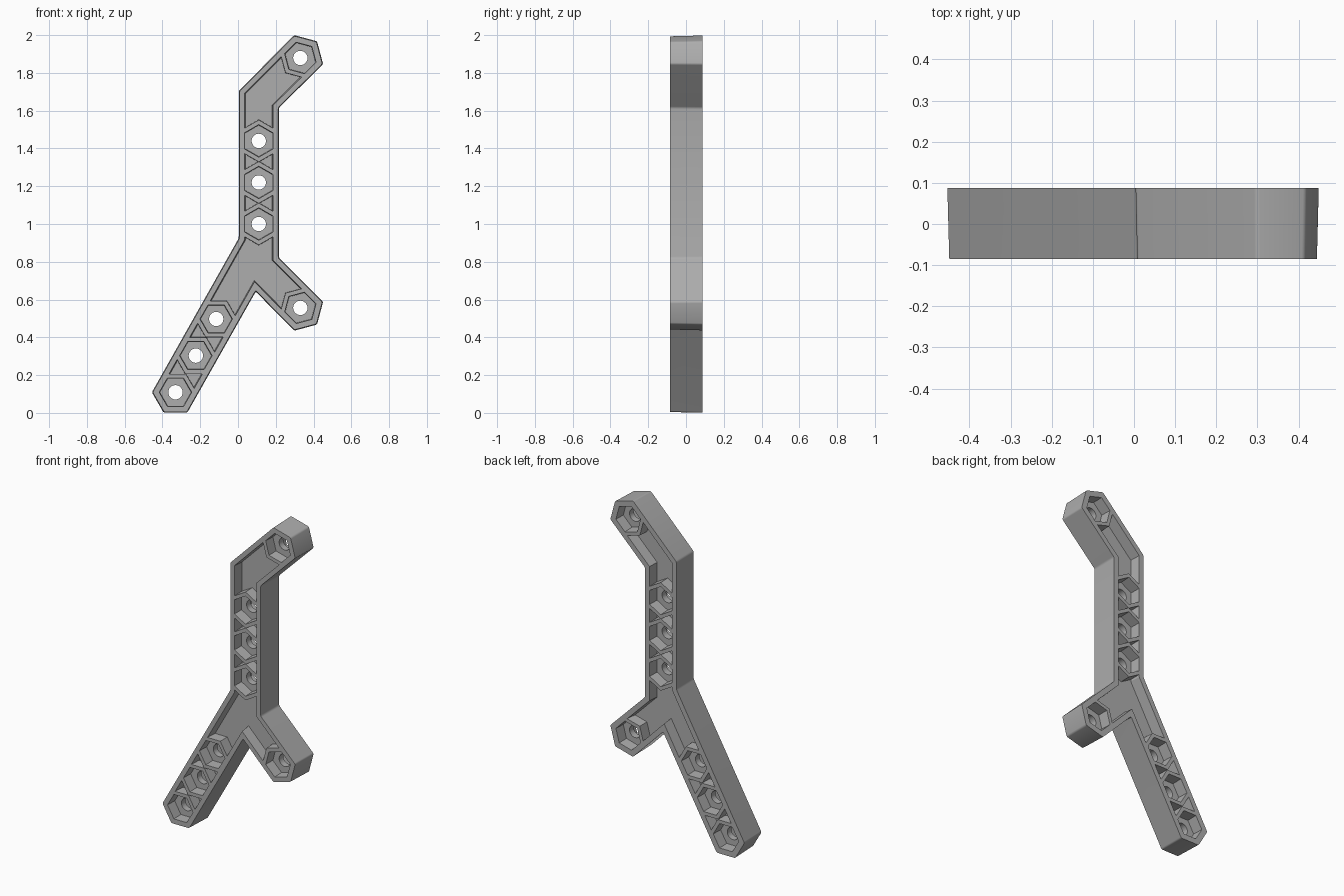
import bpy
import bmesh
from math import cos, sin, radians
from mathutils import Vector

if "Cube" in bpy.data.objects:
    bpy.data.objects.remove(bpy.data.objects["Cube"], do_unlink=True)

FRONT, BACK, WEB = -0.085, 0.087, 0.02
END_R, RING_R, POCKET_R, HOLE_R = 0.125, 0.111, 0.087, 0.038

# Socket centres (x, z) with the angle of one hexagon corner
lower_end, branch_end, top_end = (-0.331, 0.109), (0.33, 0.556), (0.33, 1.879)
sockets = [((lower_end[0] + 0.11 * i * 0.98, lower_end[1] + 0.194 * i), 0) for i in range(3)]
sockets += [((0.11, 1.0 + 0.22 * i), 90) for i in range(3)]
sockets += [(branch_end, -45), (top_end, 45)]


def ring(centre, radius, angles):
    return [Vector((centre[0] + radius * cos(radians(a)),
                    centre[1] + radius * sin(radians(a)))) for a in angles]


def hexagon(centre, radius, start):
    return ring(centre, radius, [start + 60 * i for i in range(6)])


def inset(points, distance):
    """Mitred inward offset of a counter-clockwise outline."""
    result = []
    for i, p in enumerate(points):
        a = (p - points[i - 1]).normalized()
        b = (points[(i + 1) % len(points)] - p).normalized()
        na, nb = Vector((-a.y, a.x)), Vector((-b.y, b.x))
        result.append(p + (na + nb) * distance / (1 + na.dot(nb)))
    return result


def prism(name, start, y0, end, y1, corner=0):
    """Loft between two matching outlines lying in the xz plane."""
    bm = bmesh.new()
    a = [bm.verts.new((p.x, y0, p.y)) for p in start]
    b = [bm.verts.new((p.x, y1, p.y)) for p in end]
    bm.faces.new(a)
    bm.faces.new(b)
    for i in range(len(a)):
        j = (i + 1) % len(a)
        bm.faces.new((a[i], a[j], b[j], b[i]))
    if corner:
        sides = [bm.edges.get((p, q)) for p, q in zip(a, b)]
        bmesh.ops.bevel(bm, geom=sides, offset=corner, segments=3,
                        profile=0.5, affect='EDGES')
    bmesh.ops.recalc_face_normals(bm, faces=bm.faces)
    mesh = bpy.data.meshes.new(name)
    bm.to_mesh(mesh)
    bm.free()
    obj = bpy.data.objects.new(name, mesh)
    bpy.context.collection.objects.link(obj)
    return obj


def subtract(target, cutter):
    mod = target.modifiers.new("cut", 'BOOLEAN')
    mod.operation, mod.solver, mod.object = 'DIFFERENCE', 'EXACT', cutter
    bpy.context.view_layer.objects.active = target
    bpy.ops.object.modifier_apply(modifier=mod.name)
    bpy.data.objects.remove(cutter, do_unlink=True)


# Forked outline, counter-clockwise from the foot
outline = ring(lower_end, END_R, (180, 240, 300))
outline.append(Vector((0.094, 0.642)))
outline += ring(branch_end, END_R, (-105, -45, 15))
outline += [Vector((0.217, 0.821)), Vector((0.217, 1.615))]
outline += ring(top_end, END_R, (-15, 45, 105))
outline += [Vector((0.004, 1.705)), Vector((0.004, 0.925))]

# Solid body with a slight draft
bracket = prism("bracket_body", inset(outline, 0.004), FRONT, outline, BACK, 0.008)

for side, face in ((-1, FRONT), (1, BACK)):
    floor, outside = side * WEB, face + side * 0.02
    # Recess inside the rim, leaving the hexagonal socket walls standing
    recess = prism("recess_cutter", inset(outline, 0.036), floor,
                   inset(outline, 0.03), outside)
    for centre, start in sockets:
        subtract(recess, prism("socket_wall", hexagon(centre, RING_R + 0.002, start),
                               floor - side * 0.01, hexagon(centre, RING_R - 0.001, start),
                               outside + side * 0.01))
    subtract(bracket, recess)
    # Hexagonal sockets
    for centre, start in sockets:
        subtract(bracket, prism("socket_cutter", hexagon(centre, POCKET_R - 0.004, start),
                                floor, hexagon(centre, POCKET_R, start), outside))

# Round screw holes through the web
for centre, start in sockets:
    circle = ring(centre, HOLE_R, [15 * i for i in range(24)])
    subtract(bracket, prism("hole_cutter", circle, -0.05, circle, 0.05))

# Single grey plastic
grey = bpy.data.materials.new("grey_plastic")
grey.use_nodes = True
colour = (0.42, 0.42, 0.42, 1)
grey.diffuse_color = colour
grey.node_tree.nodes["Principled BSDF"].inputs["Base Color"].default_value = colour
bracket.data.materials.clear()
bracket.data.materials.append(grey)

bpy.ops.object.select_all(action='DESELECT')
bracket.select_set(True)
bpy.context.view_layer.objects.active = bracket
bpy.ops.object.shade_smooth_by_angle(angle=radians(25))
